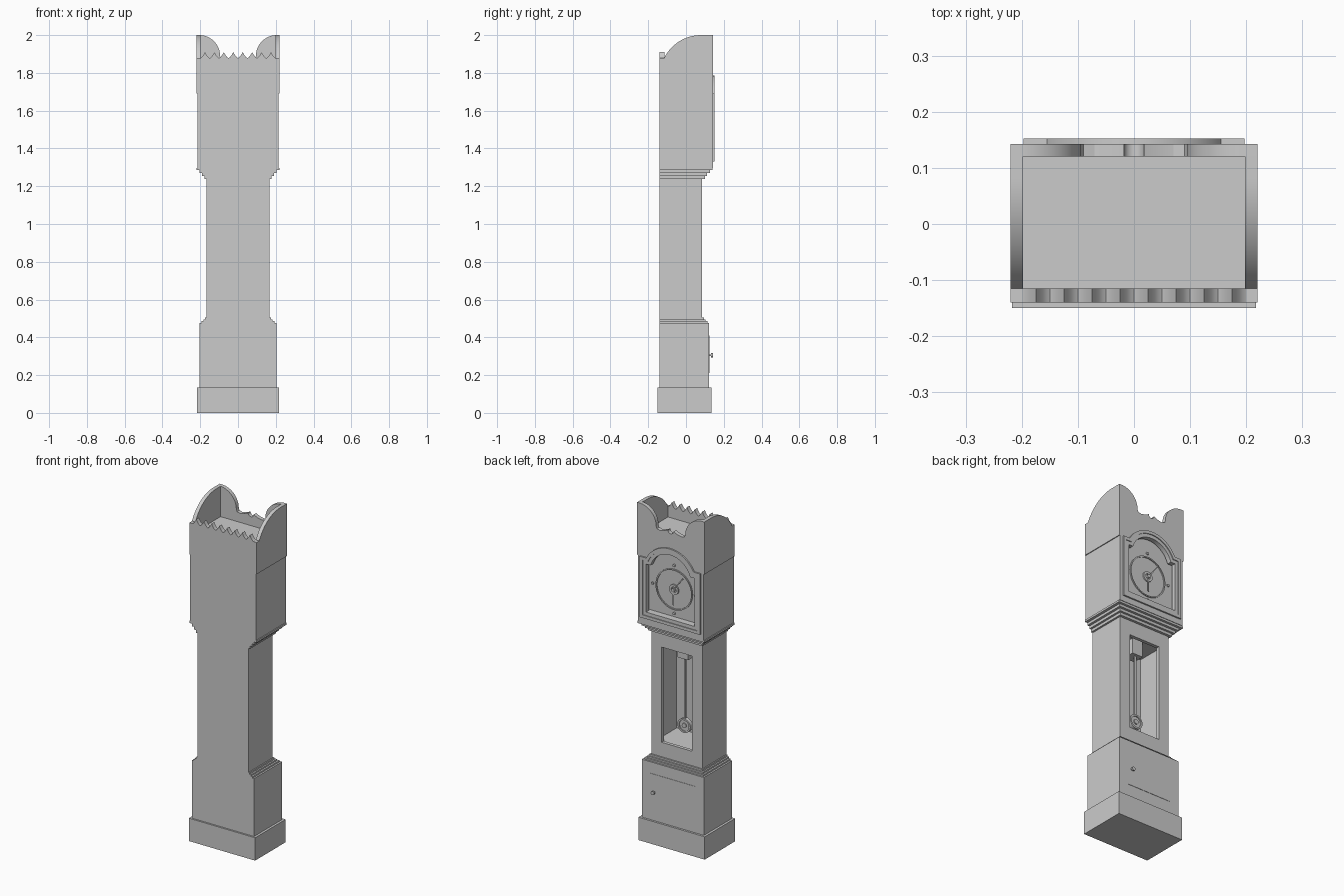
import bpy, bmesh
from math import sin, cos, pi, asin, sqrt, radians, atan2
from mathutils import Matrix

cube = bpy.data.objects.get("Cube")
if cube:
    bpy.data.objects.remove(cube, do_unlink=True)

GREY = (0.6, 0.6, 0.6, 1)
mat = bpy.data.materials.new("plain_grey")
mat.use_nodes = True
mat.diffuse_color = GREY
mat.node_tree.nodes["Principled BSDF"].inputs["Base Color"].default_value = GREY


def finish(name, bm):
    bmesh.ops.recalc_face_normals(bm, faces=bm.faces)
    mesh = bpy.data.meshes.new(name)
    bm.to_mesh(mesh)
    bm.free()
    mesh.materials.append(mat)
    ob = bpy.data.objects.new(name, mesh)
    bpy.context.collection.objects.link(ob)
    bpy.ops.object.select_all(action="DESELECT")
    ob.select_set(True)
    bpy.context.view_layer.objects.active = ob
    bpy.ops.object.shade_smooth_by_angle(angle=radians(25))
    return ob


def box(name, x0, x1, y0, y1, z0, z1):
    bm = bmesh.new()
    bmesh.ops.create_cube(bm, size=1)
    size = Matrix.Diagonal((x1 - x0, y1 - y0, z1 - z0, 1))
    bm.transform(Matrix.Translation(((x0 + x1) / 2, (y0 + y1) / 2, (z0 + z1) / 2)) @ size)
    return finish(name, bm)


def plate(name, loops, a, b, axis="y"):
    """Extrude an outline with optional holes from a to b along an axis."""
    bm = bmesh.new()
    place = (lambda u, v: (u, a, v)) if axis == "y" else (lambda u, v: (a, u, v))
    for loop in loops:
        vs = [bm.verts.new(place(u, v)) for u, v in loop]
        for i, v in enumerate(vs):
            bm.edges.new((vs[i - 1], v))
    bmesh.ops.triangle_fill(bm, edges=bm.edges[:], use_beauty=True)
    out = bmesh.ops.extrude_face_region(bm, geom=bm.faces[:])["geom"]
    move = (0, b - a, 0) if axis == "y" else (b - a, 0, 0)
    bmesh.ops.translate(bm, verts=[g for g in out if isinstance(g, bmesh.types.BMVert)], vec=move)
    return finish(name, bm)


def circle(cx, cz, r, n=40):
    return [(cx + r * cos(2 * pi * i / n), cz + r * sin(2 * pi * i / n)) for i in range(n)]


def rect(x, z0, z1):
    return [(-x, z0), (x, z0), (x, z1), (-x, z1)]


def mirrored(half):
    """Complete an outline given for x > 0, from bottom to top."""
    return half + [(-x, z) for x, z in reversed(half) if x > 0]


def arch(inset):
    """Shouldered arch outline of the dial door."""
    x, z0, shoulder, r, cz = 0.197 - inset, 1.33 + inset, 1.69 - inset, 0.174 - inset, 1.611
    start = asin((shoulder - cz) / r)
    curve = [start + (pi / 2 - start) * i / 16 for i in range(17)]
    half = [(x, z0), (x, shoulder)] + [(r * cos(t), cz + r * sin(t)) for t in curve[:-1]]
    return mirrored(half + [(0, cz + r)])


def stepped(name, steps):
    """Stack of moulding slabs sharing a flush rear."""
    for i, (x, y, z0, z1) in enumerate(steps):
        box(f"{name}_{i + 1}", -x, x, -0.14, y, z0, z1)


# Base and lower cabinet
box("plinth", -0.217, 0.217, -0.15, 0.135, 0, 0.135)
box("lower_cabinet", -0.203, 0.203, -0.14, 0.123, 0.135, 0.477)
plate("lower_door", [rect(0.145, 0.21, 0.41)], 0.122, 0.125)
plate("door_knob_stem", [circle(0.12, 0.305, 0.005, 16)], 0.124, 0.138)
plate("door_knob", [circle(0.12, 0.305, 0.011, 20)], 0.133, 0.143)
stepped("lower_moulding", [(0.193, 0.113, 0.477, 0.486), (0.183, 0.103, 0.486, 0.495),
                           (0.174, 0.094, 0.495, 0.505)])

# Hollow waist with its window
plate("waist_front", [rect(0.167, 0.505, 1.24), rect(0.1, 0.59, 1.153)], 0.065, 0.085)
box("waist_rear", -0.167, 0.167, -0.14, -0.12, 0.505, 1.24)
for side, s in (("left", 1), ("right", -1)):
    xs = sorted((s * 0.145, s * 0.167))
    box(f"waist_side_{side}", *xs, -0.12, 0.065, 0.505, 1.24)
box("waist_floor", -0.145, 0.145, -0.12, 0.065, 0.505, 0.585)
box("waist_ceiling", -0.145, 0.145, -0.12, 0.065, 1.18, 1.24)

# Pendulum
box("pendulum_block", -0.035, 0.035, -0.04, 0.03, 1.09, 1.18)
box("pendulum_rod", -0.006, 0.006, 0.002, 0.012, 0.69, 1.1)
plate("pendulum_bob", [circle(0, 0.69, 0.036)], 0, 0.014)
plate("bob_rim", [circle(0, 0.69, 0.042), circle(0, 0.69, 0.032)], -0.003, 0.02)
plate("bob_centre", [circle(0, 0.69, 0.014, 24)], 0.01, 0.02)

# Flared moulding below the hood
stepped("upper_moulding", [(0.178, 0.1, 1.238, 1.254), (0.19, 0.112, 1.254, 1.27),
                           (0.204, 0.126, 1.27, 1.285), (0.22, 0.14, 1.285, 1.297)])

# Hood core behind the dial, and roof floor
box("hood_core", -0.198, 0.198, -0.116, 0.108, 1.297, 1.82)
box("roof_floor", -0.198, 0.198, -0.116, 0.121, 1.79, 1.82)

# Hood side panels with a rounded upper edge
r, cy = 0.218, 0.08
first = atan2(1.88 - (2 - r), -0.115 - cy)
sweep = [(cy + r * cos(first + (pi / 2 - first) * i / 24),
          2 - r + r * sin(first + (pi / 2 - first) * i / 24)) for i in range(25)]
for side, s in (("left", 1), ("right", -1)):
    plate(f"hood_side_upper_{side}", [[(0.121, 1.69), (-0.115, 1.69)] + sweep + [(0.121, 2.0)]],
          s * 0.198, s * 0.22, "x")
    xs = sorted((s * 0.198, s * 0.215))
    box(f"hood_side_lower_{side}", *xs, -0.115, 0.121, 1.297, 1.69)

# Rear panel with a toothed crest
body = [(0.215, 1.297), (0.215, 1.69), (0.22, 1.69)]
teeth = []
for i in range(32):
    phase = (i % 8) / 4
    rise = 1 - abs(phase - 1)
    teeth.append((0.2 - i * 0.00625, 1.878 + 0.032 * rise ** 1.5))
plate("hood_rear_panel", [mirrored(body + [(0.22, 1.878)] + teeth + [(0, 1.878)])], -0.14, -0.115)

# Front panel with swept shoulders, a central notch and the dial opening
shoulder = [(0.205 - 0.11 * sin(t), 1.89 + 0.11 * cos(t)) for t in [pi / 2 * i / 16 for i in range(17)]]
rise = [(0.09, 1.878), (0.07, 1.873), (0.045, 1.878), (0.018, 1.89)]
notch = [(0.018 * cos(t), 1.89 - 0.018 * sin(t)) for t in [pi / 2 * i / 8 for i in range(1, 8)]]
crest = mirrored(body + [(0.22, 2.0)] + shoulder + rise + notch + [(0, 1.872)])
plate("hood_front_panel", [crest, arch(0.038)], 0.12, 0.143)
box("dial_sill", -0.198, 0.198, 0.1, 0.121, 1.297, 1.368)

# Dial door frame in two steps
plate("dial_frame_outer", [arch(0), arch(0.018)], 0.142, 0.152)
plate("dial_frame_inner", [arch(0.017), arch(0.038)], 0.142, 0.147)

# Dial, ring, hour markers and hands
DZ, DY = 1.53, 0.108
plate("dial_ring", [circle(0, DZ, 0.12, 64), circle(0, DZ, 0.113, 64)], DY - 0.002, DY + 0.006)
plate("dial_boss", [circle(0, DZ, 0.03), circle(0, DZ, 0.016)], DY - 0.002, DY + 0.008)
plate("hand_pin", [circle(0, DZ, 0.01, 20)], DY - 0.002, DY + 0.016)
for i in range(4):
    a = i * pi / 2
    plate(f"hour_marker_{i + 1}", [circle(0.142 * cos(a), DZ + 0.142 * sin(a), 0.008, 16)],
          DY - 0.002, DY + 0.007)


def hand(name, dx, dz, w, y):
    length = sqrt(dx * dx + dz * dz)
    px, pz = -dz / length * w, dx / length * w
    plate(name, [[(px, DZ + pz), (-px, DZ - pz), (dx - px, DZ + dz - pz), (dx + px, DZ + dz + pz)]],
          y, y + 0.003)


hand("minute_hand", -0.065, 0.085, 0.003, DY + 0.012)
hand("hour_hand", 0, -0.09, 0.004, DY + 0.008)
